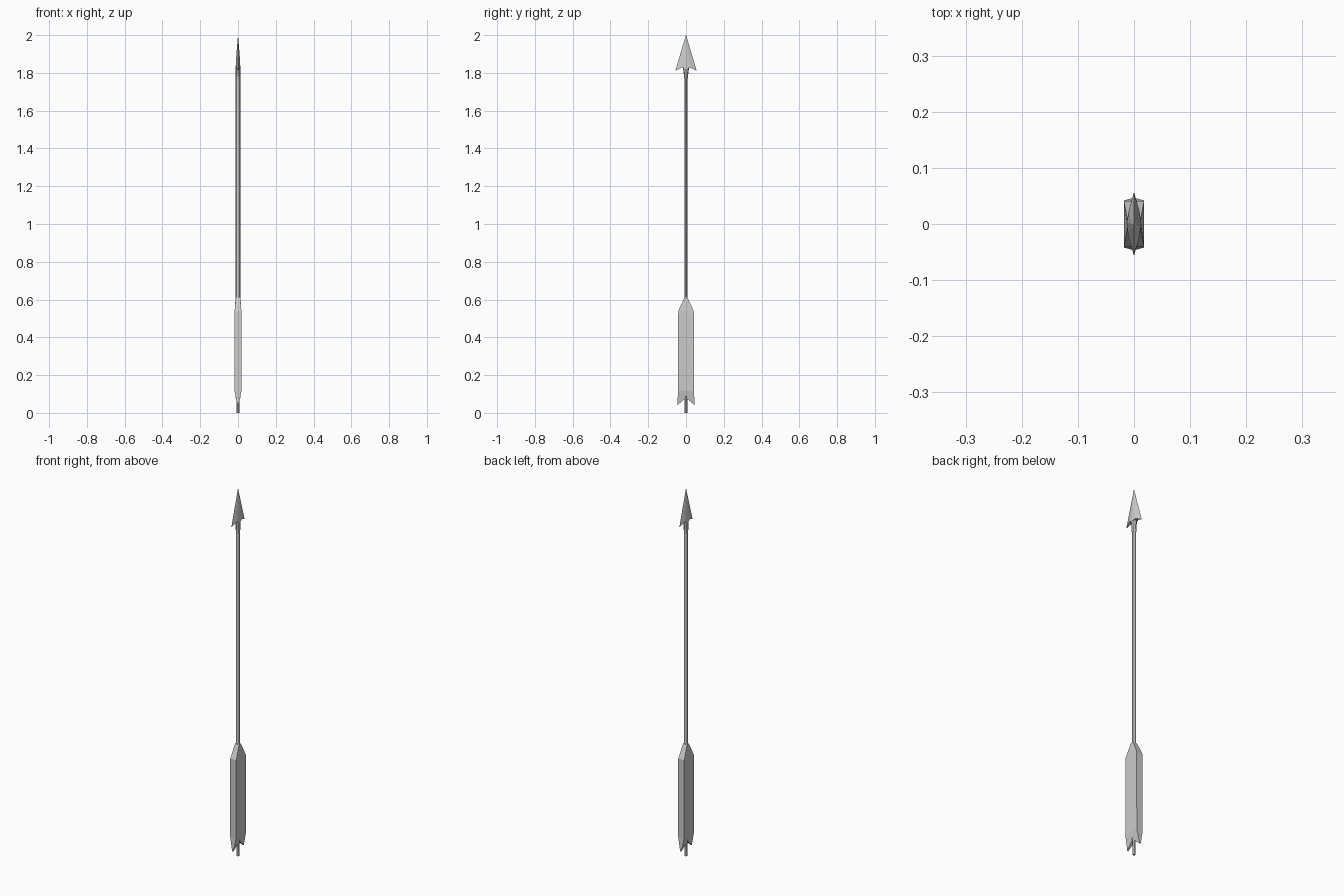
import bpy, bmesh, math

if "Cube" in bpy.data.objects:
    bpy.data.objects.remove(bpy.data.objects["Cube"])


def loft(name, rings):
    """Skin a closed solid through rings of equal point count."""
    bm = bmesh.new()
    vr = [[bm.verts.new(p) for p in r] for r in rings]
    n = len(vr[0])
    for a, b in zip(vr, vr[1:]):
        for i in range(n):
            j = (i + 1) % n
            bm.faces.new((a[i], a[j], b[j], b[i]))
    bm.faces.new(vr[0][::-1])
    bm.faces.new(vr[-1])
    bmesh.ops.triangulate(bm, faces=[f for f in bm.faces if len(f.verts) > 4])
    bmesh.ops.remove_doubles(bm, verts=bm.verts, dist=1e-5)
    bmesh.ops.recalc_face_normals(bm, faces=bm.faces)
    me = bpy.data.meshes.new(name)
    bm.to_mesh(me)
    bm.free()
    ob = bpy.data.objects.new(name, me)
    bpy.context.collection.objects.link(ob)
    return ob


def oval(rx, ry, z, n=8):
    return [(rx * math.cos(2 * math.pi * i / n),
             ry * math.sin(2 * math.pi * i / n), z) for i in range(n)]


def vane_ring(x_mid, x_out, y, z_mid, z_out):
    """Six-point ring: rectangle with a centre point on each broad side."""
    return [(x_out, -y, z_out), (x_mid, 0, z_mid), (x_out, y, z_out),
            (-x_out, y, z_out), (-x_mid, 0, z_mid), (-x_out, -y, z_out)]


def head_ring(kx, ky, zs):
    """Eight-point blade section; zs gives barb, shoulder and centre heights."""
    q = [(0.013, 0, zs[2]), (0.010, 0.022, zs[1]), (0, 0.057, zs[0])]
    pts = q + [(-x, y, z) for x, y, z in reversed(q[:2])]
    pts += [(-0.010, -0.022, zs[1]), (0, -0.057, zs[0]), (0.010, -0.022, zs[1])]
    return [(x * kx, y * ky, z) for x, y, z in pts]


# nock and shaft
loft("nock", [oval(0.008, 0.007, 0), oval(0.008, 0.007, 0.09)])
loft("shaft", [oval(0.013, 0.0075, 0.08), oval(0.013, 0.0075, 1.76)])

# fletching block with a forked tail
loft("fletching", [
    vane_ring(0.010, 0.003, 0.046, 0.08, 0.04),
    vane_ring(0.018, 0.018, 0.042, 0.12, 0.115),
    vane_ring(0.018, 0.018, 0.041, 0.54, 0.54),
    vane_ring(0.013, 0.012, 0.008, 0.61, 0.61)])

# socket flaring into the head
loft("head_socket", [oval(0.012, 0.006, 1.735), oval(0.0125, 0.010, 1.78),
                     oval(0.0125, 0.017, 1.835)])

# barbed head
loft("arrow_head", [
    head_ring(1, 1, (1.81, 1.828, 1.82)),
    head_ring(0.65, 0.53, (1.90, 1.90, 1.90)),
    head_ring(0.01, 0.01, (2.0, 2.0, 2.0))])
